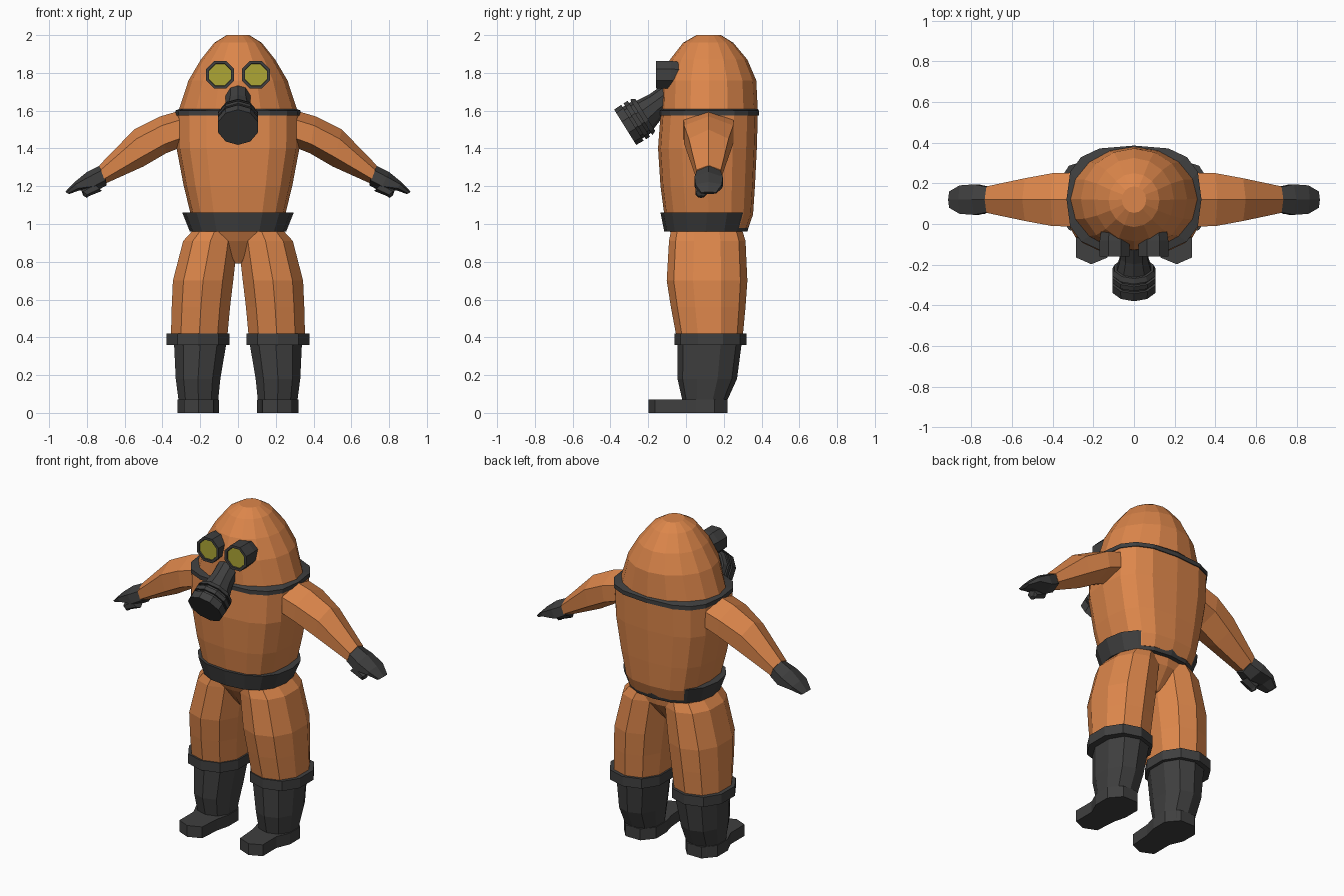
import bpy, bmesh
from math import sin, cos, pi
from mathutils import Vector as V

cube = bpy.data.objects.get("Cube")
if cube:
    bpy.data.objects.remove(cube)


def material(name, rgb):
    m = bpy.data.materials.new(name)
    m.use_nodes = True
    m.diffuse_color = (*rgb, 1)
    bsdf = m.node_tree.nodes["Principled BSDF"]
    bsdf.inputs["Base Color"].default_value = (*rgb, 1)
    bsdf.inputs["Roughness"].default_value = 0.8
    return m


ORANGE = material("suit_orange", (0.72, 0.24, 0.07))
DARK = material("rubber_dark", (0.05, 0.05, 0.05))
LENS = material("lens_olive", (0.42, 0.38, 0.035))


def ring(c, u, v, n, p=1.0, phase=0.0):
    """Closed section around c with half axes u and v; p below 1 is boxier."""
    def f(t):
        return abs(t) ** p * (1 if t > 0 else -1)
    angles = [phase + 2 * pi * k / n for k in range(n)]
    return [V(c) + V(u) * f(cos(a)) + V(v) * f(sin(a)) for a in angles]


def level(z, x0, x1, y0, y1, n=16, p=1.0, phase=0.0):
    return ring(((x0 + x1) / 2, (y0 + y1) / 2, z),
                ((x1 - x0) / 2, 0, 0), (0, (y1 - y0) / 2, 0), n, p, phase)


def loft(name, rings, mat, end_mat=None, side=1):
    """Skin the rings, cap both ends, mirror in x when side is -1."""
    bm = bmesh.new()
    rows = [[bm.verts.new((q.x * side, q.y, q.z)) for q in r] for r in rings]
    for a, b in zip(rows, rows[1:]):
        n = len(a)
        for i in range(n):
            j = (i + 1) % n
            bm.faces.new((a[i], a[j], b[j], b[i]))
    bm.faces.new(rows[0])
    cap = bm.faces.new(rows[-1])
    if end_mat:
        cap.material_index = 1
    bmesh.ops.recalc_face_normals(bm, faces=bm.faces)
    me = bpy.data.meshes.new(name)
    bm.to_mesh(me)
    bm.free()
    me.materials.append(mat)
    if end_mat:
        me.materials.append(end_mat)
    ob = bpy.data.objects.new(name, me)
    bpy.context.collection.objects.link(ob)
    return ob


def body(name, sections, mat, p):
    loft(name, [level(z, -rx, rx, y0, y1, 16, p) for z, rx, y0, y1 in sections], mat)


# Torso, hood, shoulder band, belt and hips
body("torso", [(0.98, 0.23, -0.10, 0.33), (1.05, 0.25, -0.115, 0.355),
               (1.2, 0.287, -0.135, 0.365), (1.4, 0.325, -0.148, 0.375),
               (1.58, 0.328, -0.135, 0.38)], ORANGE, 0.7)
loft("shoulder_band", [level(1.575, -0.332, 0.332, -0.142, 0.386, 16, 0.7),
                       level(1.6, -0.332, 0.332, -0.142, 0.386, 16, 0.7),
                       level(1.61, -0.31, 0.31, -0.135, 0.38)], DARK)
body("hood", [(1.6, 0.315, -0.135, 0.38), (1.76, 0.262, -0.128, 0.372),
              (1.87, 0.197, -0.085, 0.325), (1.96, 0.125, -0.015, 0.25),
              (2.0, 0.06, 0.055, 0.185)], ORANGE, 1.0)
body("belt", [(0.96, 0.255, -0.115, 0.325), (1.06, 0.295, -0.135, 0.355)], DARK, 0.85)
body("hips", [(0.79, 0.02, 0.02, 0.2), (0.91, 0.23, -0.06, 0.29),
              (0.97, 0.235, -0.09, 0.3)], ORANGE, 0.9)


def limb(name, stations, mat, side, cy=0.12):
    """Six-sided limb from upper edge, lower edge and half width."""
    rings = []
    for xt, zt, xb, zb, hw in stations:
        top, low = V((xt, cy, zt)), V((xb, cy, zb))
        rings.append(ring((top + low) / 2, (top - low) / 2, (0, hw / sin(pi / 3), 0), 6))
    loft(name, rings, mat, side=side)


def leg_part(name, sections, mat, side):
    loft(name, [level(z, *b, 10, 0.9, pi / 10) for z, *b in sections], mat, side=side)


for side, word in ((1, "left"), (-1, "right")):
    # Arm and glove
    limb(word + "_arm", [(0.29, 1.605, 0.29, 1.41, 0.133), (0.41, 1.57, 0.38, 1.375, 0.13),
                         (0.55, 1.5, 0.5, 1.305, 0.105),
                         (0.735, 1.31, 0.7, 1.215, 0.065)], ORANGE, side)
    limb(word + "_glove", [(0.715, 1.318, 0.695, 1.205, 0.06), (0.8, 1.275, 0.75, 1.175, 0.075),
                           (0.865, 1.222, 0.84, 1.178, 0.07),
                           (0.915, 1.17, 0.895, 1.158, 0.04)], DARK, side)
    limb(word + "_thumb", [(0.77, 1.22, 0.72, 1.175, 0.03), (0.83, 1.18, 0.79, 1.147, 0.03),
                           (0.82, 1.15, 0.8, 1.138, 0.016)], DARK, side, 0.08)

    # Trouser leg, boot cuff and boot
    leg_part(word + "_trouser_leg", [(0.4, 0.05, 0.362, -0.05, 0.3), (0.56, 0.035, 0.358, -0.08, 0.315),
                                     (0.7, 0.018, 0.352, -0.102, 0.325),
                                     (0.91, -0.005, 0.297, -0.09, 0.315),
                                     (0.96, 0.0, 0.25, -0.08, 0.3)], ORANGE, side)
    leg_part(word + "_boot_cuff", [(0.36, 0.037, 0.387, -0.062, 0.32),
                                   (0.42, 0.037, 0.387, -0.062, 0.32)], DARK, side)
    leg_part(word + "_boot", [(0.02, 0.1, 0.32, -0.02, 0.22), (0.07, 0.1, 0.32, -0.02, 0.22),
                              (0.18, 0.088, 0.335, -0.045, 0.27),
                              (0.37, 0.055, 0.345, -0.045, 0.295)], DARK, side)
    sole = [(0.13, -0.165), (0.21, -0.198), (0.285, -0.165), (0.285, -0.03), (0.32, 0.05),
            (0.32, 0.15), (0.26, 0.22), (0.16, 0.22), (0.1, 0.15), (0.1, 0.05), (0.12, -0.03)]
    loft(word + "_foot", [[V((x, y, z)) for x, y in sole] for z in (0, 0.07)], DARK, side=side)

    # Goggle with a recessed lens
    loft(word + "_goggle", [ring((0.095, y, 1.79), (r, 0, 0), (0, 0, r), 8, 1, pi / 8)
                            for y, r in ((-0.02, 0.07), (-0.08, 0.08), (-0.16, 0.08),
                                         (-0.16, 0.064), (-0.152, 0.062))], DARK, LENS, side)

# Snout and ribbed filter canister along one tilted axis
axis = V((0, -0.85, -0.53)).normalized()
across = V((0, -axis.z, axis.y))
face = V((0, -0.322, 1.512))


def disc(depth, r, n=10, lift=0.0):
    return ring(face - axis * depth + V((0, 0, lift)), (r, 0, 0), across * r, n, 1, pi / n)


loft("mask_snout", [disc(0.27, 0.068, lift=0.02), disc(0.19, 0.07, lift=0.012),
                    disc(0.12, 0.088), disc(0.09, 0.09)], DARK)
ribs = [(0.125, 0.1), (0.1, 0.112), (0.1, 0.098), (0.085, 0.098), (0.085, 0.112),
        (0.06, 0.112), (0.06, 0.098), (0.045, 0.098), (0.045, 0.112), (0.0, 0.11)]
loft("filter_canister", [disc(d, r) for d, r in ribs], DARK)
